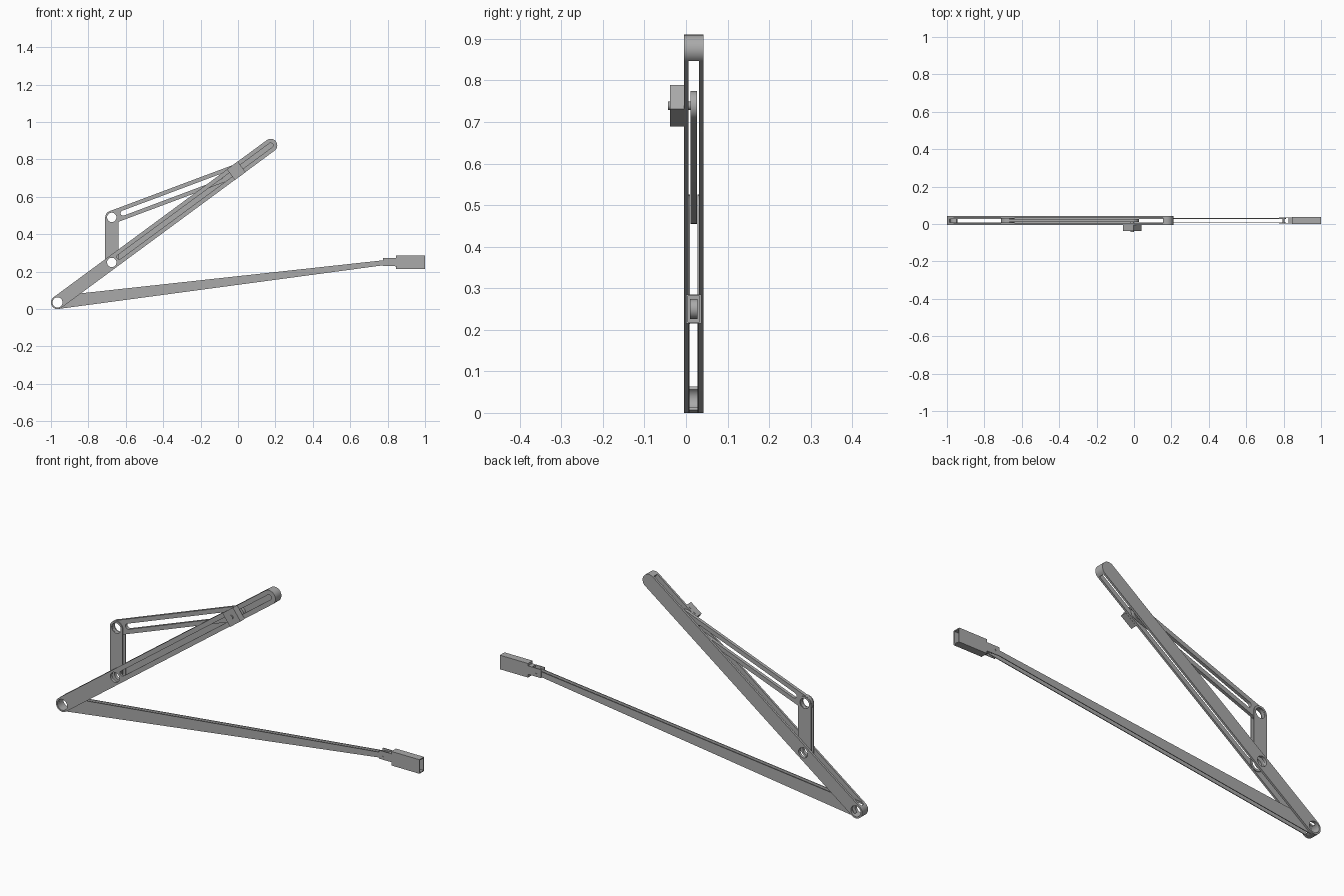
import bpy, bmesh
from math import pi, cos, sin, atan2
from mathutils import Vector, Matrix

if "Cube" in bpy.data.objects:
    bpy.data.objects.remove(bpy.data.objects["Cube"])

steel = bpy.data.materials.new("grey_steel")
steel.use_nodes = True
grey = (0.4, 0.4, 0.4, 1)
steel.diffuse_color = grey
steel.node_tree.nodes["Principled BSDF"].inputs["Base Color"].default_value = grey

MID = 0.0185  # centre plane of the linkage
R = 0.035     # half width of the links


def arc(centre, r, start, sweep, n=16):
    return [(centre[0] + r * cos(start + sweep * i / n),
             centre[1] + r * sin(start + sweep * i / n)) for i in range(n + 1)]


def capsule(p, q, r0, r1=None):
    """Rounded bar outline from p to q in the XZ plane."""
    a = atan2(q[1] - p[1], q[0] - p[0])
    return arc(q, r1 or r0, a - pi / 2, pi) + arc(p, r0, a + pi / 2, pi)


def circle(c, r):
    return arc(c, r, 0, 2 * pi, 32)[:-1]


def along(p, q, d):
    """Point at distance d from p toward q."""
    p, q = Vector(p), Vector(q)
    return tuple(p + (q - p).normalized() * d)


def finish(name, mesh):
    obj = bpy.data.objects.new(name, mesh)
    bpy.context.collection.objects.link(obj)
    mesh.materials.clear()
    mesh.materials.append(steel)
    bpy.ops.object.select_all(action='DESELECT')
    obj.select_set(True)
    bpy.context.view_layer.objects.active = obj
    bpy.ops.object.shade_smooth_by_angle()
    return obj


def plate(name, y0, y1, *outlines):
    """Flat plate between y0 and y1; inner outlines become holes."""
    curve = bpy.data.curves.new(name, 'CURVE')
    curve.dimensions, curve.fill_mode = '2D', 'BOTH'
    curve.extrude = (y1 - y0) / 2
    for pts in outlines:
        s = curve.splines.new('POLY')
        s.points.add(len(pts) - 1)
        for sp, (x, z) in zip(s.points, pts):
            sp.co = (x, z, 0, 1)
        s.use_cyclic_u = True
    temp = bpy.data.objects.new(name + "_profile", curve)
    bpy.context.collection.objects.link(temp)
    deps = bpy.context.evaluated_depsgraph_get()
    mesh = bpy.data.meshes.new_from_object(temp.evaluated_get(deps))
    bpy.data.objects.remove(temp)
    mesh.transform(Matrix.Translation((0, (y0 + y1) / 2, 0)) @ Matrix.Rotation(pi / 2, 4, 'X'))
    bm = bmesh.new()
    bm.from_mesh(mesh)
    bmesh.ops.remove_doubles(bm, verts=bm.verts, dist=1e-5)
    bmesh.ops.recalc_face_normals(bm, faces=bm.faces)
    bm.to_mesh(mesh)
    bm.free()
    return finish(name, mesh)


def pair(name, inner, outer, *outlines):
    """Matching front and back plates about the centre plane."""
    plate("front_" + name, MID - outer, MID - inner, *outlines)
    plate("back_" + name, MID + inner, MID + outer, *outlines)


def box(x0, x1, z0, z1):
    return [(x0, z0), (x1, z0), (x1, z1), (x0, z1)]


# Pivot points
base, tip = (-0.965, 0.035), (0.175, 0.875)
knee, elbow = (-0.675, 0.249), (-0.675, 0.49)
slide = along(base, tip, 1.187)
rod_end = (0.8, 0.25)
angle = atan2(tip[1] - base[1], tip[0] - base[0])

# Main arm: slotted front plate, plain back plate, solid round tip
arm = capsule(base, tip, R)
holes = [circle(base, 0.027), circle(knee, 0.025)]
slot = capsule(along(knee, tip, 0.05), tip, 0.0125)
plate("front_arm_plate", MID - 0.0235, MID - 0.013, arm, *holes, slot)
plate("back_arm_plate", MID + 0.013, MID + 0.0235, arm, *holes)
half_tip = arc(tip, R, angle - pi / 2, pi)
groove = arc(tip, 0.0125, angle - pi / 2, pi)
plate("arm_tip", MID - 0.013, MID + 0.013, half_tip + groove[::-1])

# Lower rod: two tapered plates joined by a round end
pair("rod_plate", 0.0095, 0.013, capsule(base, rod_end, R, 0.013), circle(base, 0.027))
plate("rod_round_end", MID - 0.0095, MID + 0.0095,
      arc(base, R, angle + pi / 2, pi) + arc(base, 0.027, angle + pi / 2, pi)[::-1])

# Upright link: two plates
pair("upright_plate", 0.009, 0.013, capsule(knee, elbow, R),
     circle(knee, 0.025), circle(elbow, 0.025))

# Upper strut: thin bar with a long opening
strut_slot = capsule(along(elbow, slide, 0.065), along(elbow, slide, 0.62), 0.0135)
plate("upper_strut", MID - 0.008, MID + 0.008, capsule(elbow, slide, R),
      circle(elbow, 0.025), strut_slot)

# Slider block and its pin
s = 0.0506
block = [(slide[0] + s * cos(angle + pi / 4 + k * pi / 2),
          slide[1] + s * sin(angle + pi / 4 + k * pi / 2)) for k in range(4)]
plate("slider_block", -0.038, -0.005, block)
plate("slider_pin", -0.043, MID, circle(slide, 0.01))

# Fork at the end of the rod
pair("fork_plate", 0.0132, 0.0165, box(0.775, 0.85, 0.23, 0.272), circle(rod_end, 0.005))
plate("fork_root", MID - 0.0132, MID + 0.0132, box(0.825, 0.85, 0.23, 0.272))
plate("fork_pin", MID - 0.015, MID + 0.015, circle(rod_end, 0.005))

# Hollow end sleeve, open toward +x
bm = bmesh.new()
bmesh.ops.create_cube(bm, size=1, matrix=Matrix.Translation((0.9225, MID, 0.25))
                      @ Matrix.Diagonal((0.155, 0.037, 0.07, 1)))
bm.faces.ensure_lookup_table()
mouth = max(bm.faces, key=lambda f: f.calc_center_median().x)
bmesh.ops.inset_region(bm, faces=[mouth], thickness=0.006)
bmesh.ops.translate(bm, verts=bmesh.ops.extrude_discrete_faces(bm, faces=[mouth])["faces"][0].verts,
                    vec=(-0.14, 0, 0))
bmesh.ops.recalc_face_normals(bm, faces=bm.faces)
sleeve = bpy.data.meshes.new("end_sleeve")
bm.to_mesh(sleeve)
bm.free()
finish("end_sleeve", sleeve)

# Rounded tongue inside the sleeve
plate("sleeve_tongue", MID - 0.009, MID + 0.009, capsule((0.85, 0.25), (0.88, 0.25), 0.024))
